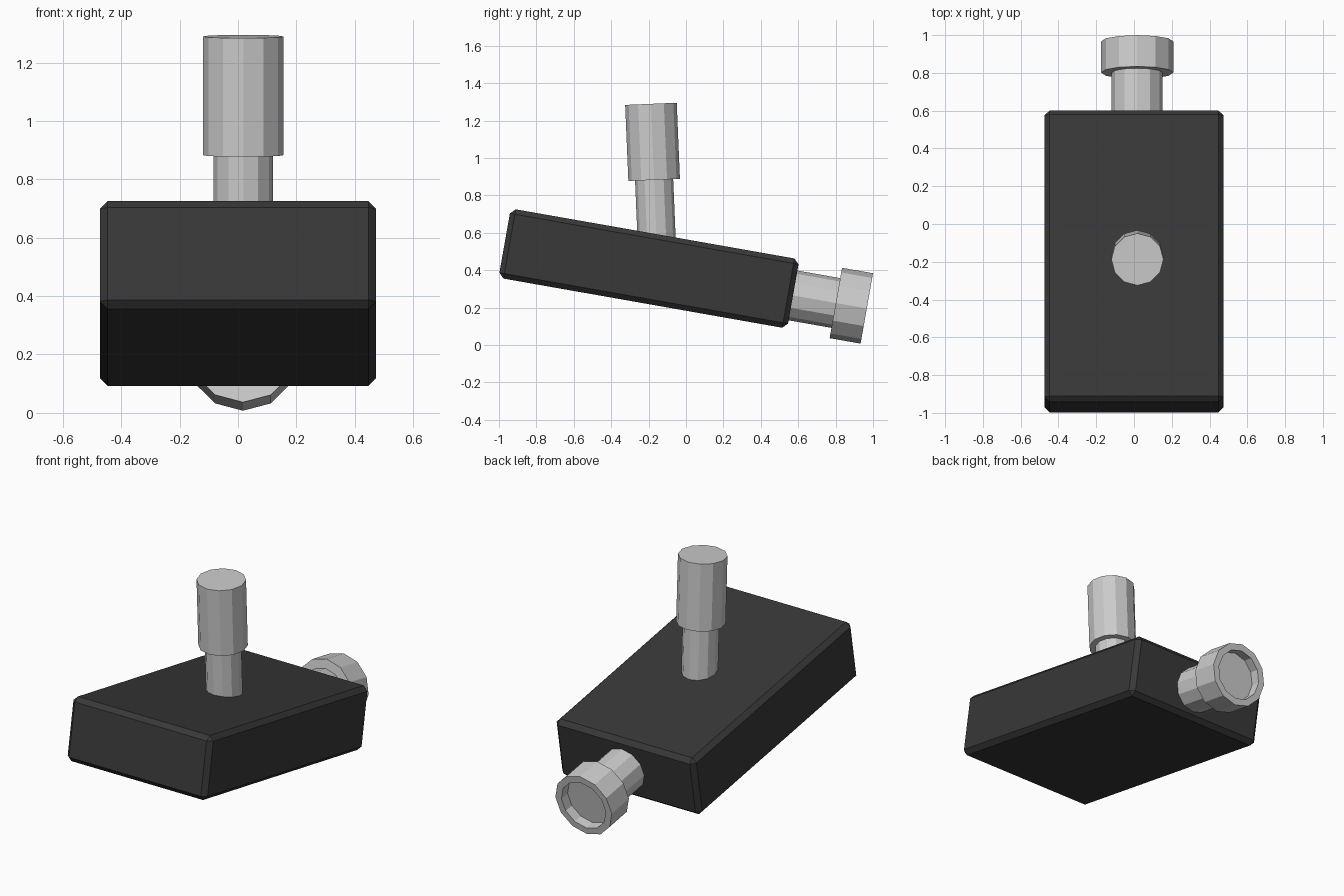
import bpy, bmesh
from math import radians, sin, cos, pi
from mathutils import Matrix

if "Cube" in bpy.data.objects:
    bpy.data.objects.remove(bpy.data.objects["Cube"])

TILT = radians(-10)
SIDES = 12


def finish(name, bm, matrix):
    bmesh.ops.recalc_face_normals(bm, faces=bm.faces)
    mesh = bpy.data.meshes.new(name)
    bm.to_mesh(mesh)
    bm.free()
    mesh.transform(matrix)
    obj = bpy.data.objects.new(name, mesh)
    bpy.context.collection.objects.link(obj)
    return obj


def turned(name, profile, matrix):
    """Flat-sided turned part from (radius, height) pairs, capped at both ends."""
    bm = bmesh.new()
    rings = [[bm.verts.new((r * cos(2 * pi * i / SIDES), r * sin(2 * pi * i / SIDES), h))
              for i in range(SIDES)] for r, h in profile]
    for a, b in zip(rings, rings[1:]):
        for i in range(SIDES):
            j = (i + 1) % SIDES
            bm.faces.new((a[i], a[j], b[j], b[i]))
    bm.faces.new(rings[0])
    bm.faces.new(rings[-1])
    return finish(name, bm, matrix)


# Tilted body block with chamfered edges
body_frame = Matrix.Translation((0, -0.198, 0.409)) @ Matrix.Rotation(TILT, 4, 'X')
bm = bmesh.new()
bmesh.ops.create_cube(bm, size=1, matrix=Matrix.Diagonal((0.947, 1.567, 0.376, 1)))
bmesh.ops.bevel(bm, geom=bm.edges[:], offset=0.027, segments=1, affect='EDGES')
body = finish("body_block", bm, body_frame)
dark = bpy.data.materials.new("dark_grey")
dark.diffuse_color = (0.04, 0.04, 0.04, 1)
dark.use_nodes = True
dark.node_tree.nodes["Principled BSDF"].inputs["Base Color"].default_value = dark.diffuse_color
body.data.materials.append(dark)

# Upright handle: thin stem with a thicker grip
stem_frame = Matrix.Translation((0.018, -0.156, 0.54)) @ Matrix.Rotation(radians(2.4), 4, 'X')
turned("upright_handle", [(0.102, 0), (0.102, 0.343), (0.138, 0.343), (0.138, 0.75)],
       stem_frame)

# Rear nozzle: neck, wider collar and recessed end, along the body's length
nozzle_frame = body_frame @ Matrix.Translation((0.017, 0.78, -0.008)) \
    @ Matrix.Rotation(radians(-90), 4, 'X')
turned("rear_nozzle", [(0.135, 0), (0.135, 0.236), (0.191, 0.236), (0.191, 0.404),
                       (0.15, 0.404), (0.15, 0.344)], nozzle_frame)
